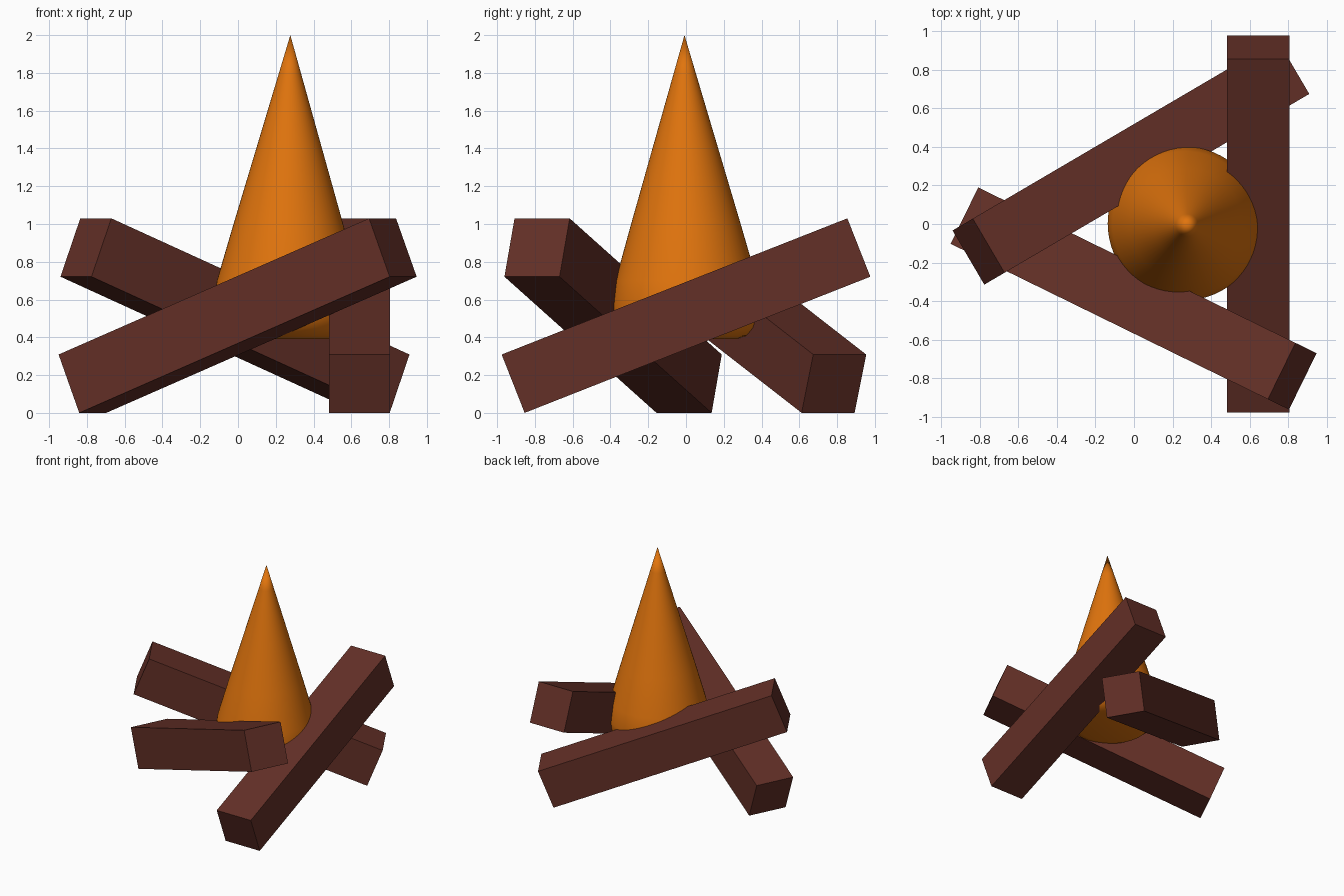
import bpy, bmesh, math
from mathutils import Matrix, Vector

if "Cube" in bpy.data.objects:
    bpy.data.objects.remove(bpy.data.objects["Cube"])


def material(name, rgb):
    m = bpy.data.materials.new(name)
    m.diffuse_color = (*rgb, 1)
    m.use_nodes = True
    m.node_tree.nodes["Principled BSDF"].inputs["Base Color"].default_value = m.diffuse_color
    return m


wood = material("dark brown wood", (0.125, 0.029, 0.020))
fire = material("flame orange", (0.75, 0.175, 0.004))


def finish(bm, name, mat):
    bmesh.ops.recalc_face_normals(bm, faces=bm.faces)
    me = bpy.data.meshes.new(name)
    bm.to_mesh(me)
    bm.free()
    me.materials.append(mat)
    ob = bpy.data.objects.new(name, me)
    bpy.context.collection.objects.link(ob)
    return ob


# Three identical square logs, each leaning on the next (heading = raised end)
TILT = math.radians(21.5)
for name, (x, y), heading in (("right_log", (0.643, 0.0), 90),
                              ("front_log", (-0.002, -0.386), -26.1),
                              ("back_log", (-0.016, 0.32), 210.4)):
    bm = bmesh.new()
    bmesh.ops.create_cube(bm, size=1)
    bm.transform(Matrix.Translation((x, y, 0.515))
                 @ Matrix.Rotation(math.radians(heading), 4, 'Z')
                 @ Matrix.Rotation(-TILT, 4, 'Y')
                 @ Matrix.Diagonal((1.967, 0.325, 0.332, 1)))
    finish(bm, name, wood)

# Flame: straight cone with a rounded-under base, leaning very slightly
profile = [(0.26, 0.39), (0.32, 0.41), (0.365, 0.45), (0.39, 0.50), (0.398, 0.56),
           (0.375, 0.70), (0.29, 1.0), (0.174, 1.4), (0.058, 1.8)]
SIDES = 64
base, apex = Vector((0.26, 0.004, 0.39)), Vector((0.277, -0.008, 2.0))
bm = bmesh.new()
rings = []
for r, z in profile:
    c = base.lerp(apex, (z - base.z) / (apex.z - base.z))
    rings.append([bm.verts.new((c.x + r * math.cos(2 * math.pi * i / SIDES),
                                c.y + r * math.sin(2 * math.pi * i / SIDES), z))
                  for i in range(SIDES)])
tip = bm.verts.new(apex)
bm.faces.new(rings[0])
for i in range(SIDES):
    j = (i + 1) % SIDES
    for a, b in zip(rings, rings[1:]):
        bm.faces.new((a[i], a[j], b[j], b[i]))
    bm.faces.new((rings[-1][i], rings[-1][j], tip))
for f in bm.faces:
    f.smooth = True
finish(bm, "flame", fire)
